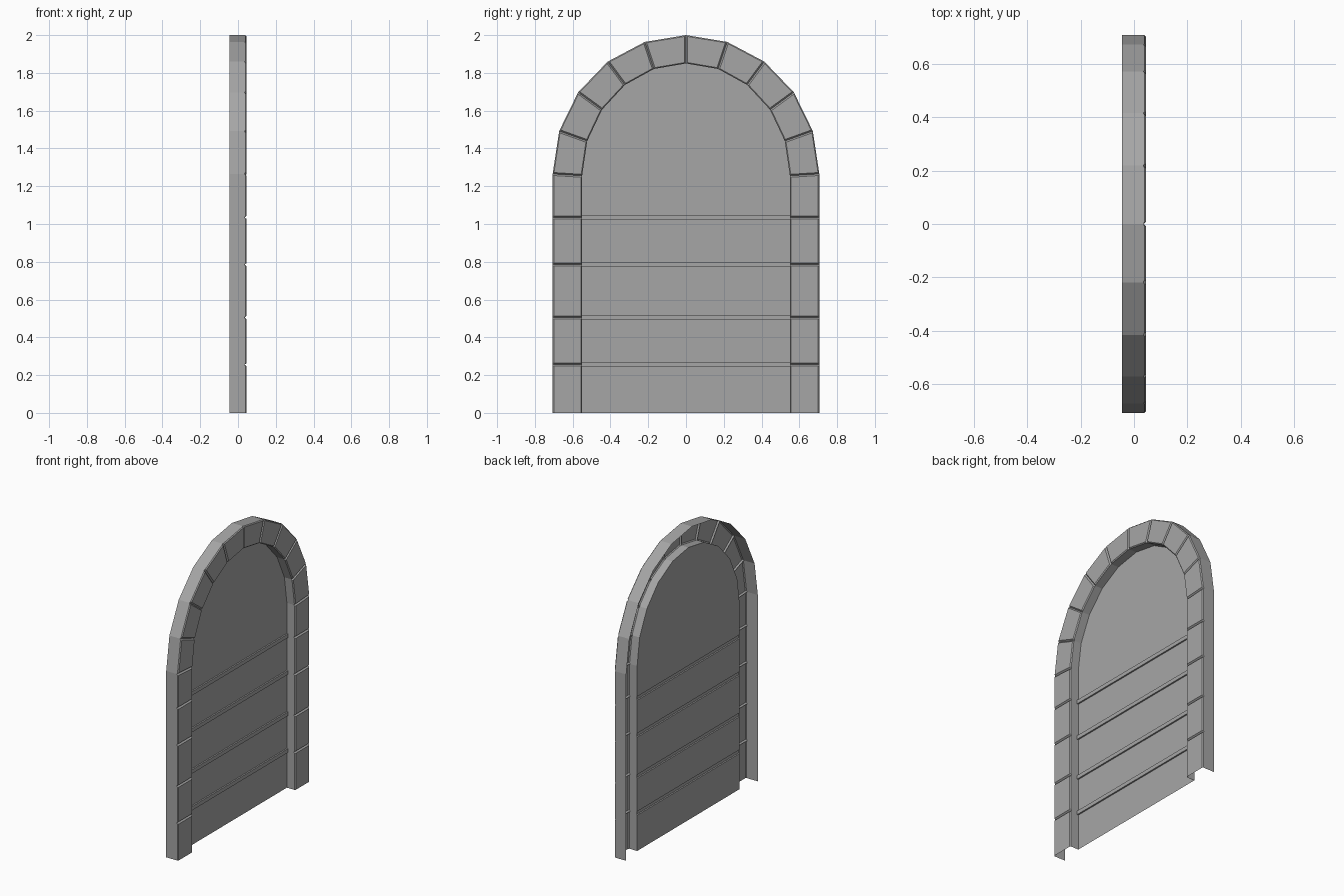
import bpy, bmesh
from math import sin, cos, radians
from mathutils import Vector

cube = bpy.data.objects.get("Cube")
if cube:
    bpy.data.objects.remove(cube, do_unlink=True)

stone = bpy.data.materials.new("stone_grey")
stone.use_nodes = True
GREY = (0.38, 0.38, 0.38, 1)
stone.diffuse_color = GREY
stone.node_tree.nodes["Principled BSDF"].inputs["Base Color"].default_value = GREY

BACK, FRONT, PANEL = -0.045, 0.045, -0.018
BEVEL = 0.006      # softened block edges
GAP = 0.008        # half width of a mortar joint
SEAMS = (0.255, 0.505, 0.785, 1.035)


def finish(bm, name):
    """Turn the shell so its front looks along +x, then store it."""
    bmesh.ops.recalc_face_normals(bm, faces=bm.faces)
    if sum(f.normal.x * f.calc_area() for f in bm.faces) < 0:
        bmesh.ops.reverse_faces(bm, faces=bm.faces)
    mesh = bpy.data.meshes.new(name)
    bm.to_mesh(mesh)
    bm.free()
    mesh.materials.append(stone)
    bpy.context.collection.objects.link(bpy.data.objects.new(name, mesh))


def loft(bm, rows):
    """Skin a list of point rows with quads."""
    rings = [[bm.verts.new(p) for p in row] for row in rows]
    for a, b in zip(rings, rings[1:]):
        for i in range(len(a) - 1):
            bm.faces.new((a[i], a[i + 1], b[i + 1], b[i]))
    return rings


def arch(half_width, spring, rise):
    """Half outline, from the foot up to the crown, as (y, z)."""
    pts = [Vector((half_width, z)) for z in (0, *SEAMS)]
    for step in range(6):
        a = radians(90 - 18 * step)
        pts.append(Vector((half_width * sin(a), spring + rise * cos(a))))
    return pts


outer = arch(0.706, 1.265, 0.735)
inner = arch(0.55, 1.255, 0.595)

# Block frame: a hollow channel swept round the arch, with a V joint per block
joints = list(zip(outer, inner))
flip = lambda v: Vector((-v.x, v.y))
joints += [(flip(o), flip(i)) for o, i in reversed(joints[:-1])]


def section(o, i, front):
    side = (i - o).normalized() * BEVEL
    low = FRONT - BEVEL
    return [(x, p.x, p.y) for x, p in (
        (BACK, o), (min(low, front), o), (front, o + side),
        (front, i - side), (min(low, front), i), (PANEL, i))]


def toward(a, b):
    return a + (b - a).normalized() * GAP


rows = []
for k, (o, i) in enumerate(joints):
    if k in (0, len(joints) - 1):
        rows.append(section(o, i, FRONT))
        continue
    (po, pi), (no, ni) = joints[k - 1], joints[k + 1]
    rows.append(section(toward(o, po), toward(i, pi), FRONT))
    rows.append(section(o, i, FRONT - 0.01))
    rows.append(section(toward(o, no), toward(i, ni), FRONT))
bm = bmesh.new()
loft(bm, rows)
finish(bm, "arch_frame")

# Recessed panel: pressed sheet with a slim raised band at each seam
profile = [(PANEL, 0)]
for z in SEAMS:
    lo, hi, out = z - 0.013, z + 0.013, PANEL + 0.01
    profile += [(PANEL, lo), (out, lo), (out, hi), (PANEL, hi)]
profile.append((PANEL, inner[5].y))
bm = bmesh.new()
rings = loft(bm, [[(x, y, z) for x, z in profile] for y in (-0.55, 0.55)])

# Rounded head of the panel
right = [bm.verts.new((PANEL, p.x, p.y)) for p in inner[6:]]
left = [bm.verts.new((PANEL, -p.x, p.y)) for p in reversed(inner[6:-1])]
bm.faces.new([rings[0][-1], rings[1][-1]] + right + left)
finish(bm, "recessed_panel")
